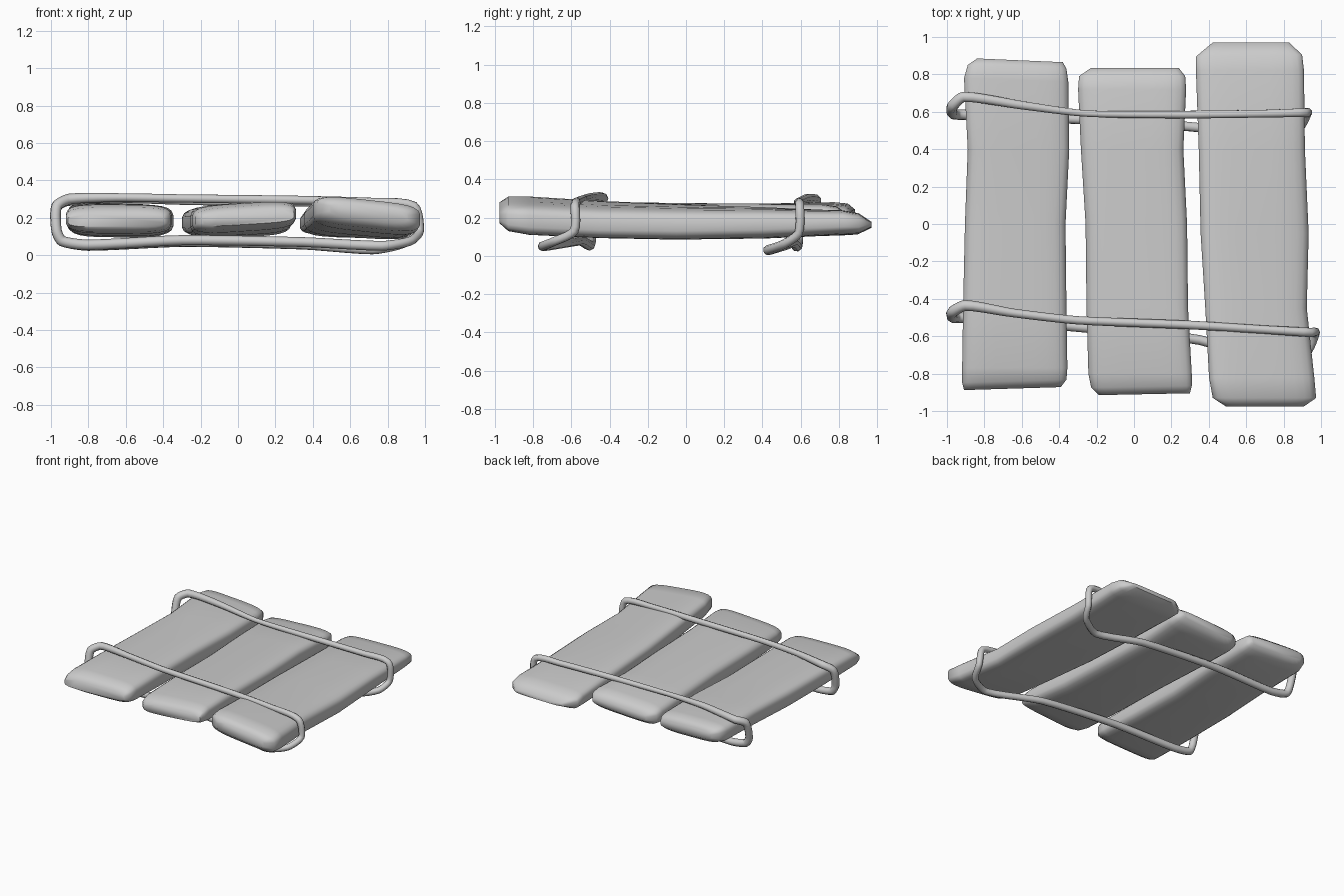
import bpy, bmesh, math
from mathutils import Vector

SIDES = 24


def smooth(obj, angle):
    bpy.ops.object.select_all(action='DESELECT')
    obj.select_set(True)
    bpy.context.view_layer.objects.active = obj
    bpy.ops.object.shade_smooth_by_angle(angle=math.radians(angle))


def section(bm, y, xl, xr, zl, zr, t, skew):
    """Rounded-rectangle ring; zl/zr are the mid heights of its two edges."""
    ring = []
    for i in range(SIDES):
        a = 2 * math.pi * (i + 0.5) / SIDES
        c, s = math.cos(a), math.sin(a)
        u = math.copysign(abs(c) ** 0.5, c)
        v = math.copysign(abs(s) ** 0.5, s)
        x = (xl + xr) / 2 + u * (xr - xl) / 2
        z = (zl + zr) / 2 + u * (zr - zl) / 2 + v * t / 2
        ring.append(bm.verts.new((x, y + skew * u, z)))
    return ring


def plank(name, stations):
    bm = bmesh.new()
    rings = [section(bm, *s) for s in stations]
    for a, b in zip(rings, rings[1:]):
        for i in range(SIDES):
            j = (i + 1) % SIDES
            bm.faces.new((a[i], a[j], b[j], b[i]))
    bm.faces.new(rings[0])
    bm.faces.new(rings[-1])
    bmesh.ops.recalc_face_normals(bm, faces=bm.faces)
    mesh = bpy.data.meshes.new(name)
    bm.to_mesh(mesh)
    bm.free()
    obj = bpy.data.objects.new(name, mesh)
    bpy.context.collection.objects.link(obj)
    smooth(obj, 60)


def rope(name, points):
    """Closed loop of cord through (x, y, z, radius), with tight corners."""
    cu = bpy.data.curves.new(name, 'CURVE')
    cu.dimensions = '3D'
    cu.bevel_depth = 1.0
    cu.bevel_resolution = 2
    cu.resolution_u = 5
    sp = cu.splines.new('BEZIER')
    n = len(points)
    sp.bezier_points.add(n - 1)
    sp.use_cyclic_u = True
    pos = [Vector(p[:3]) for p in points]
    for i, bp in enumerate(sp.bezier_points):
        before, here, after = pos[i - 1], pos[i], pos[(i + 1) % n]
        tangent = (after - before).normalized()
        bp.handle_left_type = bp.handle_right_type = 'FREE'
        bp.co = here
        bp.handle_left = here - tangent * (here - before).length * 0.22
        bp.handle_right = here + tangent * (after - here).length * 0.22
        bp.radius = points[i][3]
    obj = bpy.data.objects.new(name, cu)
    bpy.context.collection.objects.link(obj)
    bpy.ops.object.select_all(action='DESELECT')
    obj.select_set(True)
    bpy.context.view_layer.objects.active = obj
    bpy.ops.object.convert(target='MESH')
    smooth(bpy.context.view_layer.objects.active, 60)


# Planks: y, left x, right x, left mid z, right mid z, thickness, end skew
plank("left_plank", [
    (-0.88, -0.91, -0.39, 0.185, 0.185, 0.07, 0.008),
    (-0.84, -0.92, -0.36, 0.19, 0.19, 0.13, 0.008),
    (-0.77, -0.92, -0.355, 0.195, 0.19, 0.155, 0),
    (-0.45, -0.915, -0.36, 0.19, 0.185, 0.17, 0),
    (0.0, -0.905, -0.365, 0.185, 0.18, 0.175, 0),
    (0.40, -0.89, -0.345, 0.19, 0.185, 0.17, 0),
    (0.77, -0.91, -0.35, 0.21, 0.19, 0.155, -0.01),
    (0.84, -0.89, -0.36, 0.215, 0.195, 0.13, -0.01),
    (0.875, -0.84, -0.38, 0.215, 0.195, 0.07, -0.01)])
plank("middle_plank", [
    (-0.91, -0.19, 0.30, 0.185, 0.215, 0.07, 0.005),
    (-0.87, -0.23, 0.31, 0.185, 0.22, 0.12, 0.005),
    (-0.80, -0.245, 0.31, 0.185, 0.22, 0.15, 0),
    (-0.45, -0.255, 0.29, 0.18, 0.205, 0.17, 0),
    (0.0, -0.26, 0.285, 0.175, 0.195, 0.175, 0),
    (0.40, -0.285, 0.265, 0.175, 0.195, 0.17, 0),
    (0.72, -0.30, 0.28, 0.175, 0.20, 0.155, 0),
    (0.79, -0.295, 0.275, 0.175, 0.20, 0.13, 0),
    (0.835, -0.23, 0.24, 0.175, 0.20, 0.06, 0)])
plank("right_plank", [
    (-0.975, 0.49, 0.91, 0.25, 0.20, 0.08, 0),
    (-0.93, 0.42, 0.975, 0.25, 0.19, 0.15, 0),
    (-0.82, 0.40, 0.965, 0.24, 0.18, 0.17, 0),
    (-0.45, 0.38, 0.925, 0.215, 0.165, 0.17, 0),
    (-0.05, 0.355, 0.935, 0.195, 0.16, 0.17, 0),
    (0.40, 0.345, 0.915, 0.18, 0.165, 0.16, 0),
    (0.82, 0.33, 0.91, 0.17, 0.175, 0.13, 0),
    (0.90, 0.33, 0.90, 0.165, 0.17, 0.11, 0.005),
    (0.97, 0.42, 0.83, 0.16, 0.165, 0.03, 0)])

# Cord loops: across the top, down the right, back underneath
rope("front_rope", [
    (-0.97, -0.47, 0.26, 0.03), (-0.90, -0.435, 0.30, 0.029),
    (-0.65, -0.475, 0.308, 0.023), (-0.30, -0.515, 0.303, 0.022),
    (0.30, -0.54, 0.295, 0.023), (0.70, -0.565, 0.285, 0.022),
    (0.94, -0.58, 0.262, 0.025), (0.97, -0.585, 0.13, 0.024),
    (0.92, -0.69, 0.075, 0.024), (0.77, -0.75, 0.05, 0.026),
    (0.35, -0.62, 0.07, 0.026), (-0.30, -0.55, 0.08, 0.027),
    (-0.80, -0.505, 0.055, 0.028), (-0.94, -0.50, 0.075, 0.029),
    (-0.97, -0.50, 0.13, 0.028)])
rope("back_rope", [
    (-0.97, 0.63, 0.26, 0.03), (-0.91, 0.68, 0.29, 0.029),
    (-0.60, 0.635, 0.30, 0.024), (-0.25, 0.59, 0.285, 0.018),
    (0.30, 0.585, 0.28, 0.022), (0.70, 0.59, 0.275, 0.022),
    (0.91, 0.595, 0.262, 0.025), (0.925, 0.59, 0.12, 0.024),
    (0.88, 0.51, 0.06, 0.024), (0.72, 0.43, 0.03, 0.027),
    (0.35, 0.515, 0.055, 0.026), (-0.30, 0.56, 0.07, 0.027),
    (-0.80, 0.58, 0.05, 0.028), (-0.94, 0.585, 0.075, 0.029),
    (-0.97, 0.59, 0.13, 0.028)])
